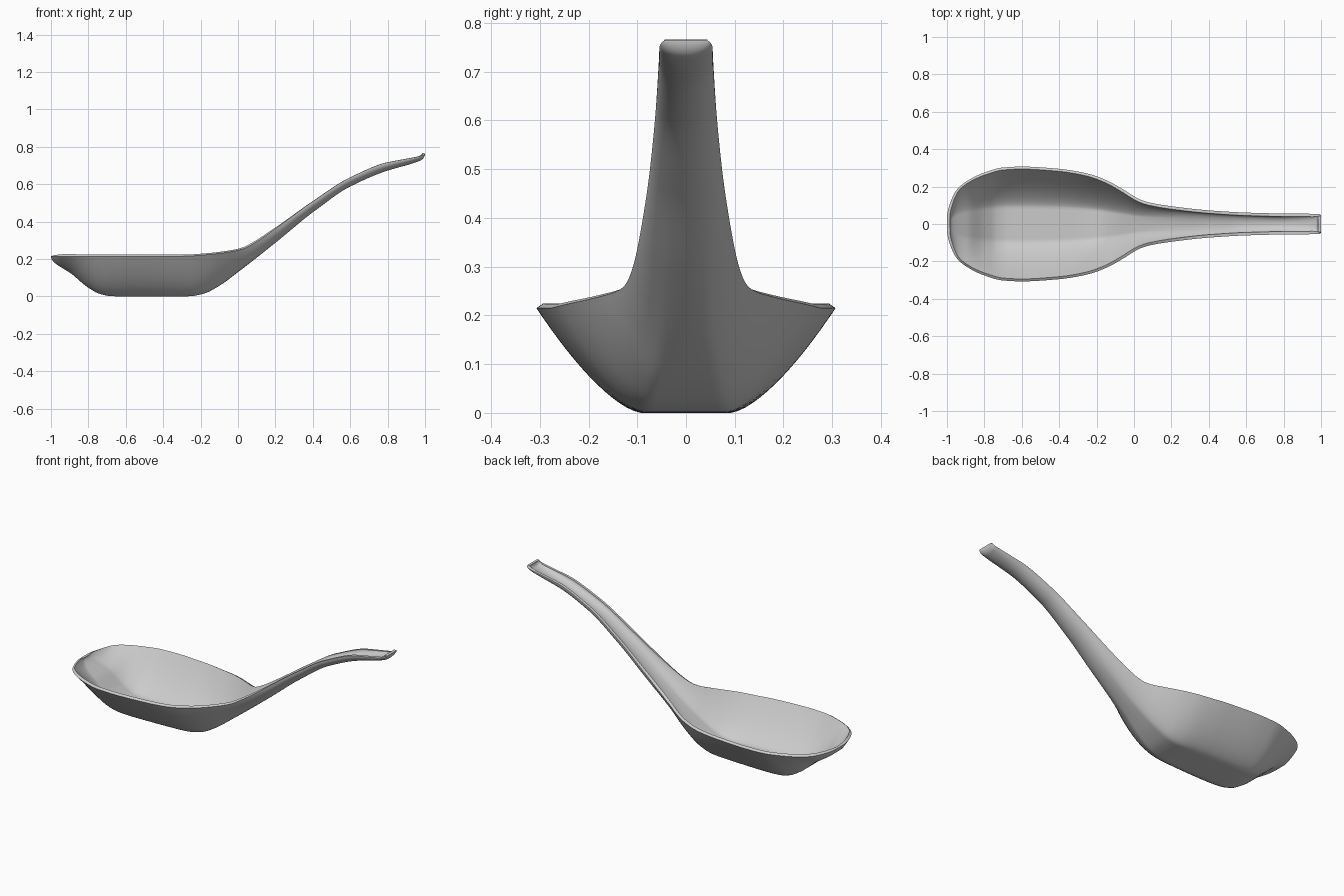
import bpy, bmesh, math

if "Cube" in bpy.data.objects:
    bpy.data.objects.remove(bpy.data.objects["Cube"])

# key profiles along the length: (x, value)
WIDTH = [(-1, .03), (-.99, .09), (-.97, .145), (-.95, .18), (-.9, .225), (-.8, .275), (-.7, .302),
         (-.6, .307), (-.4, .295), (-.25, .27), (-.15, .235), (-.05, .18), (0, .148), (.05, .124),
         (.1, .111), (.2, .095), (.4, .073), (.6, .061), (.8, .056), (.98, .054), (.993, .052), (1, .044)]
RIM = [(-1, .215), (-.3, .215), (-.15, .225), (-.03, .241), (.03, .255), (.1, .293), (.2, .362), (.4, .508),
       (.6, .636), (.8, .717), (1, .765)]
BOTTOM = [(-1, .215), (-.9, .128), (-.8, .047), (-.74, .014), (-.68, .002), (-.6, 0), (-.3, 0), (-.25, .002),
          (-.18, .016), (-.1, .057), (0, .13), (.2, .287), (.4, .45), (.6, .588), (.8, .673), (.95, .717),
          (.985, .733), (1, .765)]


def angle(x):
    return math.acos(max(-1, min(1, -x)))


def curve(keys):
    """Monotone cubic through the keys, in the angle parameter."""
    a = [angle(k[0]) for k in keys]
    v = [k[1] for k in keys]
    n = len(a)
    d = [(v[i + 1] - v[i]) / (a[i + 1] - a[i]) for i in range(n - 1)]
    m = [d[0]] + [2 * p * q / (p + q) if p * q > 0 else 0 for p, q in zip(d, d[1:])] + [d[-1]]

    def f(t):
        i = 0
        while i < n - 2 and t > a[i + 1]:
            i += 1
        h = a[i + 1] - a[i]
        s = (t - a[i]) / h
        return ((2*s**3 - 3*s*s + 1) * v[i] + (s**3 - 2*s*s + s) * h * m[i]
                + (3*s*s - 2*s**3) * v[i + 1] + (s**3 - s*s) * h * m[i + 1])
    return f


def section(u, blend):
    """Flat-bottomed bowl section blending to a rounded handle section."""
    k = max(0, (abs(u) - .3) / .7) ** 1.5
    y = math.sin(u * math.pi / 2)
    z = 1 - math.cos(u * math.pi / 2)
    return u + (y - u) * blend, k + (z - k) * blend


# spoon shell lofted from bowl tip to handle end
width, rim, bottom = curve(WIDTH), curve(RIM), curve(BOTTOM)
N, M = 160, 40
bm = bmesh.new()
rows = []
for i in range(N + 1):
    t = math.pi * i / N
    x = -math.cos(t)
    b = max(0, min(1, (x + .15) / .55))
    b = b * b * (3 - 2 * b)
    row = []
    for j in range(M + 1):
        y, h = section(2 * j / M - 1, b)
        row.append(bm.verts.new((x, y * width(t), bottom(t) + h * (rim(t) - bottom(t)))))
    rows.append(row)
for r, s in zip(rows, rows[1:]):
    for j in range(M):
        bm.faces.new((r[j], r[j + 1], s[j + 1], s[j]))
bm.normal_update()
mesh = bpy.data.meshes.new("spoon")
bm.to_mesh(mesh)
bm.free()
spoon = bpy.data.objects.new("spoon", mesh)
bpy.context.collection.objects.link(spoon)

glaze = bpy.data.materials.new("light grey glaze")
glaze.diffuse_color = (.6, .6, .6, 1)
glaze.use_nodes = True
glaze.node_tree.nodes["Principled BSDF"].inputs["Base Color"].default_value = glaze.diffuse_color
mesh.materials.append(glaze)

# wall thickness, grown inwards
wall = spoon.modifiers.new("wall", 'SOLIDIFY')
wall.thickness = .016
wall.offset = -1

bpy.context.view_layer.objects.active = spoon
spoon.select_set(True)
bpy.ops.object.modifier_apply(modifier="wall")
bpy.ops.object.shade_smooth_by_angle(angle=math.radians(45))
